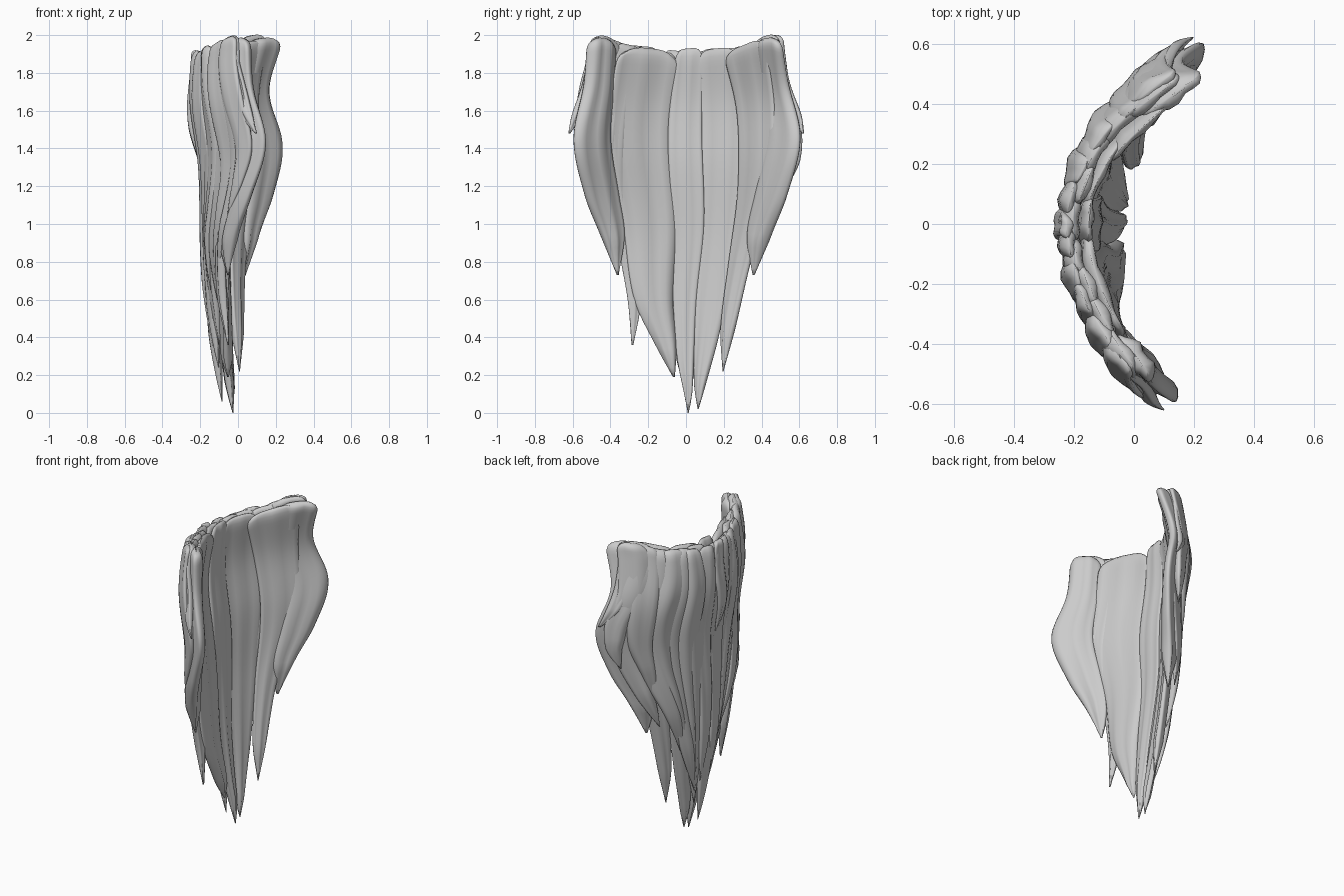
import bpy, bmesh, math, random

if "Cube" in bpy.data.objects:
    bpy.data.objects.remove(bpy.data.objects["Cube"])

random.seed(4)


def curve(pts, z):
    """Smooth value at height z through (z, value) points listed from top to bottom."""
    n = len(pts)
    if z >= pts[0][0]:
        return pts[0][1]
    if z <= pts[-1][0]:
        return pts[-1][1]

    def slope(i):
        a, b = pts[max(i - 1, 0)], pts[min(i + 1, n - 1)]
        return (b[1] - a[1]) / (b[0] - a[0])
    for i in range(n - 1):
        (z0, v0), (z1, v1) = pts[i], pts[i + 1]
        if z >= z1:
            h = z1 - z0
            t = (z - z0) / h
            return ((2*t**3 - 3*t*t + 1) * v0 + (t**3 - 2*t*t + t) * h * slope(i)
                    + (3*t*t - 2*t**3) * v1 + (t**3 - t*t) * h * slope(i + 1))


# Curved guide sheet: spine depth, curl of each side, half width of the outline
SPINE = [(2, -.17), (1.65, -.195), (1.3, -.155), (.9, -.135), (.4, -.095), (0, -.055)]
CURL_LEFT = [(2, .85), (1.45, .83), (1.1, .66), (.75, .45), (0, .4)]
CURL_RIGHT = [(2, 1.5), (1.7, 1.15), (1.45, 1.1), (0, 1.15)]
OUTLINE = [(2, .5), (1.8, .53), (1.45, .605), (1.1, .52), (.75, .365),
           (.5, .27), (.3, .17), (.1, .07), (0, .04)]


def sheet(y, z):
    k = curve(CURL_RIGHT if y > 0 else CURL_LEFT, z)
    norm = math.hypot(1, 2 * k * y)
    return curve(SPINE, z) + k * y * y, 1 / norm, -2 * k * y / norm


def rim(y):
    t = min(1, max(0, (abs(y) - .28) / .19))
    return 1.92 + .04 * min(1, abs(y) / .4) + .045 * t * t * (3 - 2 * t)


def lock(name, edges, offset, thick, rings=44, sides=20, grooves=3):
    """Tapered lock between left and right edges, given as (z, left y, right y)."""
    left = [(e[0], e[1]) for e in edges]
    right = [(e[0], e[2]) for e in edges]
    ztop, ztip = edges[0][0], edges[-1][0]
    phase = random.uniform(0, 6)
    bm = bmesh.new()
    loops = []
    for i in range(rings):
        t = (i / (rings - 1)) ** 1.25
        z = ztop + (ztip - ztop) * t
        yl, yr = curve(left, z), curve(right, z)
        mid, half = (yl + yr) / 2, max((yr - yl) / 2, .002)
        cap = math.sqrt(max(0, 1 - (1 - min(1, t / .045)) ** 2))
        half *= .75 + .25 * cap
        th = min(thick, half * .7) * (.1 + .9 * cap)
        ring = []
        for j in range(sides):
            a = 2 * math.pi * j / sides
            c, s = math.cos(a), math.sin(a)
            y = mid + half * c
            # The top end follows the rim and has rounded corners
            zz = z + (1 - t) ** 8 * (rim(y) - rim(mid) - .35 * half * c ** 4)
            x, nx, ny = sheet(y, zz)
            d = offset + th * (s + .22 * math.sin(grooves * c * 2.2 + phase + 2 * t))
            d += .008 * math.sin(7 * t + phase)
            ring.append(bm.verts.new((x + nx * d, y + ny * d, zz)))
        loops.append(ring)
    for a, b in zip(loops, loops[1:]):
        for j in range(sides):
            k = (j + 1) % sides
            bm.faces.new((a[j], a[k], b[k], b[j]))
    bm.faces.new(loops[0])
    bm.faces.new(loops[-1])
    bmesh.ops.recalc_face_normals(bm, faces=bm.faces)
    for f in bm.faces:
        f.smooth = True
    me = bpy.data.meshes.new(name)
    bm.to_mesh(me)
    bm.free()
    ob = bpy.data.objects.new(name, me)
    bpy.context.collection.objects.link(ob)
    return ob


# Broad smooth locks on the hollow side
lock("inner_lock_centre_right", [(1.93, .04, .31), (1.5, .06, .32), (1, .06, .28),
     (.7, .05, .24), (.4, .045, .18), (.15, .045, .11), (.02, .065, .07)], .015, .022)
lock("inner_lock_centre_left", [(1.93, -.06, .1), (1.5, -.1, .09), (1, -.08, .1),
     (.6, -.07, .06), (.3, -.05, .045), (.1, -.01, .035), (0, .01, .015)], .02, .022)
lock("inner_lock_left", [(1.93, -.38, -.02), (1.5, -.42, -.08), (1, -.34, -.05),
     (.6, -.28, -.07), (.35, -.16, -.05), (.19, -.07, -.06)], .02, .028)
lock("inner_lock_right", [(1.95, .22, .46), (1.6, .29, .5), (1.2, .29, .47),
     (.8, .24, .36), (.45, .2, .28), (.22, .21, .215)], .03, .025)
lock("inner_lock_left_tip", [(1.9, -.36, -.26), (1.4, -.42, -.3), (.9, -.36, -.28),
     (.6, -.31, -.24), (.36, -.29, -.28)], 0, .025)

# Heavy side locks, mirrored
side_edges = [(1.985, .37, .52), (1.75, .39, .545), (1.45, .41, .605), (1.15, .36, .54),
              (.95, .33, .46), (.73, .36, .37)]
lock("side_lock_right", side_edges, .012, .04)
lock("side_lock_left", [(z, -b, -a) for z, a, b in side_edges], .012, .04)

# Small stray tips at both sides
for side, s in (("right", 1), ("left", -1)):
    e = [(1.93, .42, .48), (1.75, .45, .53), (1.6, .51, .575), (1.48, .59, .6)]
    if s < 0:
        e = [(z, -b, -a) for z, a, b in e]
    lock("stray_lock_" + side, e, -.025, .022)


def outer_lock(name, f, half, ztip, offset, thick):
    """Lock that follows the tapering outline at fraction f of its half width."""
    ztop = rim(f * .5) - random.uniform(0, .02)
    edges = []
    for t, w in ((0, .8), (.12, .95), (.35, 1), (.6, .8), (.82, .5), (.93, .25), (1, .02)):
        z = ztop + (ztip - ztop) * t
        o = curve(OUTLINE, z) - .025 * abs(f)
        y = f * o + .012 * math.sin(6 * t + f * 9)
        h = half * w
        y = max(-o + h, min(o - h, y))
        edges.append((z, y - h, y + h))
    lock(name, edges, offset, thick, sides=18, grooves=2)


# Full-length locks on the outside
for i, (f, ztip) in enumerate([(-.84, .78), (-.62, .6), (-.42, .36), (-.2, .24),
                               (.02, .06), (.24, .18), (.46, .28), (.66, .58), (.85, .78)]):
    outer_lock(f"outer_lock_{i}", f, .088, ztip, -.018, .032)

# Shorter overlapping locks on top of them
for i, (f, ztip) in enumerate([(-.9, 1.05), (-.7, .85), (-.5, .65), (-.3, .42), (-.1, .3),
                               (.13, .34), (.34, .42), (.56, .7), (.76, .95), (.92, 1.2)]):
    outer_lock(f"overlap_lock_{i}", f, .066, ztip, -.036, .027)

# One short lock near the spine
outer_lock("short_lock", -.02, .045, 1.3, -.05, .022)
